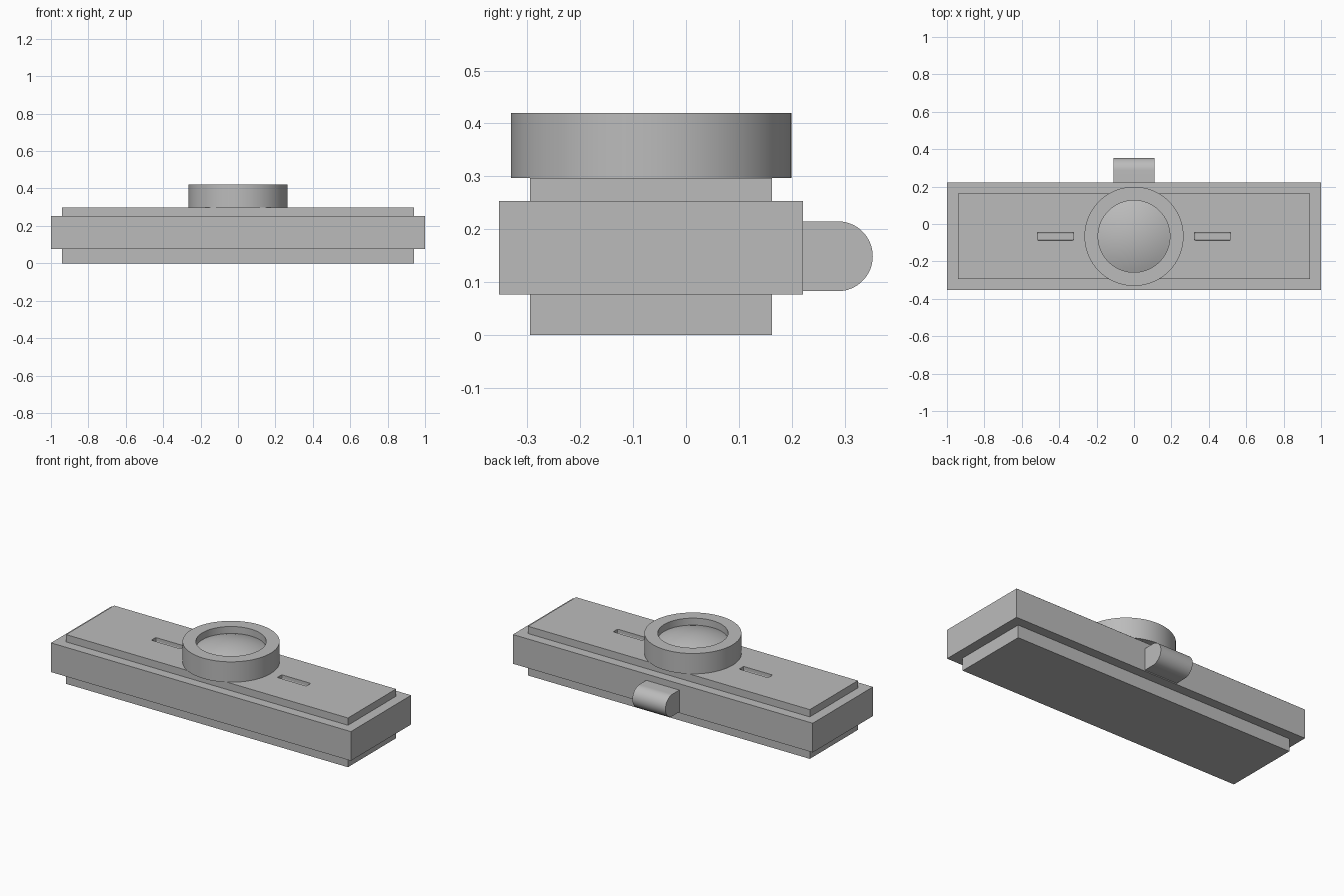
import bpy, bmesh, math
from mathutils import Vector

cube = bpy.data.objects.get("Cube")
if cube:
    bpy.data.objects.remove(cube, do_unlink=True)

grey = bpy.data.materials.new("plain grey")
grey.use_nodes = True
grey.diffuse_color = (0.5, 0.5, 0.5, 1)
grey.node_tree.nodes["Principled BSDF"].inputs["Base Color"].default_value = (0.5, 0.5, 0.5, 1)

MID_Y = -0.066      # centre line of the body in depth


def finish(name, bm, smooth=False):
    bmesh.ops.recalc_face_normals(bm, faces=bm.faces)
    mesh = bpy.data.meshes.new(name)
    bm.to_mesh(mesh)
    bm.free()
    mesh.materials.append(grey)
    obj = bpy.data.objects.new(name, mesh)
    bpy.context.collection.objects.link(obj)
    if smooth:
        bpy.ops.object.select_all(action='DESELECT')
        obj.select_set(True)
        bpy.context.view_layer.objects.active = obj
        bpy.ops.object.shade_smooth_by_angle(angle=math.radians(35))
    return obj


def box(name, half_x, half_y, z0, z1, x=0):
    bm = bmesh.new()
    bmesh.ops.create_cube(bm, size=1)
    bmesh.ops.scale(bm, vec=(2 * half_x, 2 * half_y, z1 - z0), verts=bm.verts)
    bmesh.ops.translate(bm, vec=(x, MID_Y, (z0 + z1) / 2), verts=bm.verts)
    return finish(name, bm)


def lathe(name, profile, closed, steps=96):
    bm = bmesh.new()
    verts = [bm.verts.new((r, MID_Y, z)) for r, z in profile]
    ends = verts[1:] + verts[:1] if closed else verts[1:]
    edges = [bm.edges.new(pair) for pair in zip(verts, ends)]
    bmesh.ops.spin(bm, geom=verts + edges, cent=(0, MID_Y, 0), axis=(0, 0, 1),
                   angle=math.tau, steps=steps, use_merge=True)
    bmesh.ops.remove_doubles(bm, verts=bm.verts, dist=1e-5)
    return finish(name, bm, smooth=True)


# Stacked body: base, wider middle, top plate
box("base_plate", 0.94, 0.229, 0, 0.077)
box("body", 1.0, 0.287, 0.077, 0.253)
top = box("top_plate", 0.94, 0.229, 0.253, 0.297)

# Recessed slots either side of the ring
for side, sign in (("left", 1), ("right", -1)):
    cutter = box(side + "_slot_cutter", 0.097, 0.021, 0.272, 0.35, x=sign * 0.42)
    bevel = cutter.modifiers.new("corners", 'BEVEL')
    bevel.width = 0.005
    bevel.segments = 2
    cutter.hide_render = True
    cutter.hide_set(True)
    cutter.display_type = 'WIRE'
    cut = top.modifiers.new(side + "_slot", 'BOOLEAN')
    cut.object = cutter
    cut.solver = 'EXACT'

# Raised ring with a shallow domed lens
OUTER, INNER, LOW, HIGH = 0.265, 0.192, 0.297, 0.42
lathe("lens_ring", [(INNER, LOW), (OUTER, LOW), (OUTER, HIGH), (INNER, HIGH)], True)
RIM_Z, SAG = 0.378, 0.04
lathe("lens_dome", [(INNER * t / 10, RIM_Z + SAG * (1 - (t / 10) ** 2)) for t in range(11)], False)

# Round-ended lug on the back
R, CENTRE = 0.066, Vector((0, 0.287, 0.149))
bm = bmesh.new()
arc = [(math.sin(a), math.cos(a)) for a in (math.pi * i / 32 for i in range(33))]
points = [CENTRE + Vector((-0.11, R * s, R * c)) for s, c in arc]
points += [Vector((-0.11, 0.215, CENTRE.z + d)) for d in (-R, R)]
face = bm.faces.new([bm.verts.new(p) for p in points])
ext = bmesh.ops.extrude_face_region(bm, geom=[face], use_keep_orig=True)
moved = [v for v in ext["geom"] if isinstance(v, bmesh.types.BMVert)]
bmesh.ops.translate(bm, vec=(0.22, 0, 0), verts=moved)
finish("back_lug", bm, smooth=True)
